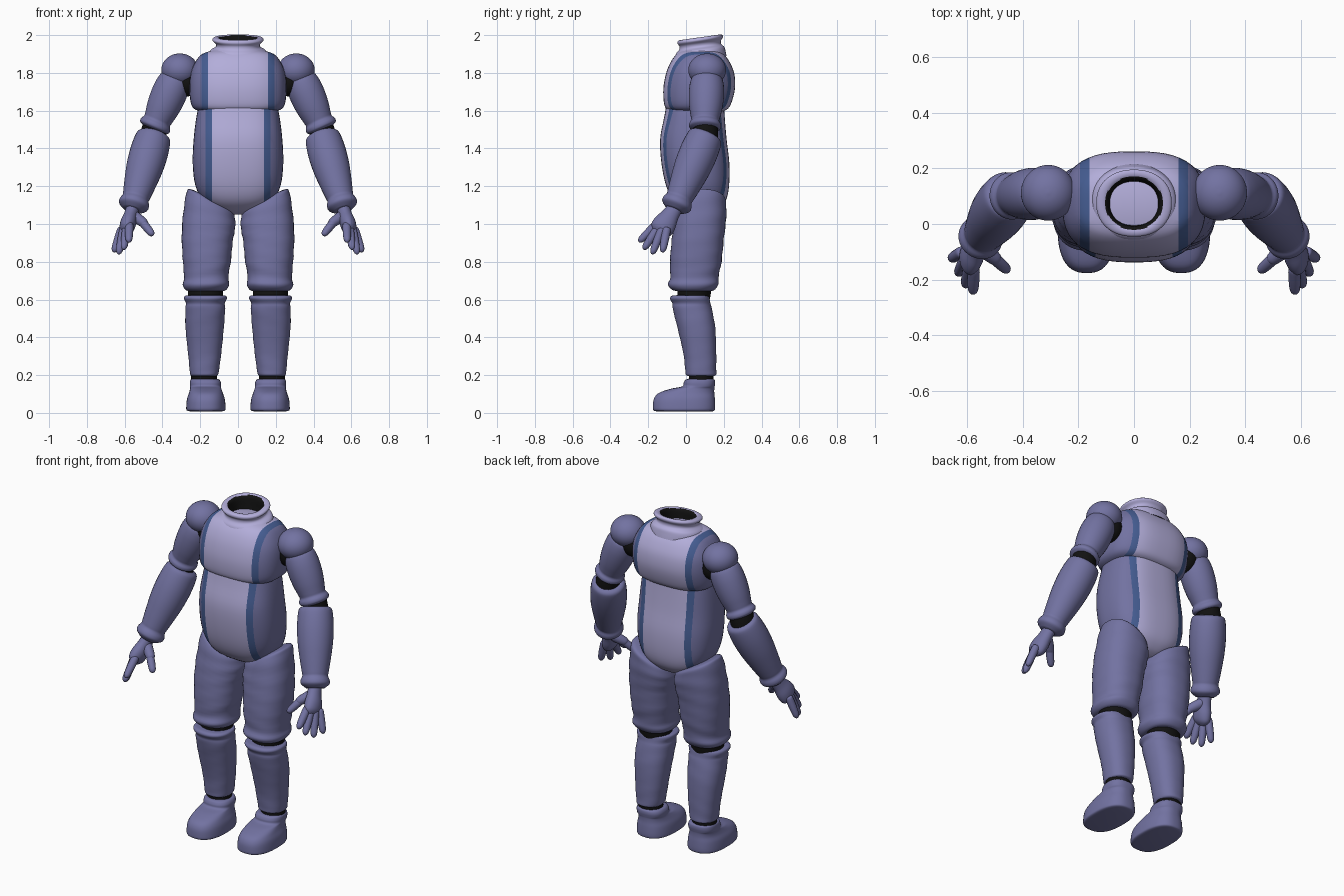
import bpy, bmesh, math
from mathutils import Vector

cube = bpy.data.objects.get("Cube")
if cube:
    bpy.data.objects.remove(cube)


def material(name, color):
    m = bpy.data.materials.new(name)
    m.use_nodes = True
    m.diffuse_color = (*color, 1)
    m.node_tree.nodes["Principled BSDF"].inputs["Base Color"].default_value = (*color, 1)
    return m


BODY = material("slate violet", (0.17, 0.17, 0.36))
PANEL = material("pale lavender", (0.45, 0.42, 0.70))
STRIPE = material("stripe blue", (0.06, 0.11, 0.29))
BLACK = material("joint black", (0.006, 0.006, 0.006))


def smooth_rows(rows, steps=4):
    """Catmull-Rom interpolation of tuples of numbers."""
    out = []
    for i in range(len(rows) - 1):
        a, b, c, d = (rows[max(0, min(len(rows) - 1, i + k))] for k in (-1, 0, 1, 2))
        for j in range(steps):
            t = j / steps
            out.append([q + t / 2 * (r - p + t * (2 * p - 5 * q + 4 * r - s + t * (3 * q - p - 3 * r + s)))
                        for p, q, r, s in zip(a, b, c, d)])
    return out + [list(rows[-1])]


def skin(name, rings, mats, cuts=(), paint=None):
    """Bridge closed rings into a capped, smooth shaded object."""
    bm = bmesh.new()
    loops = [[bm.verts.new(p) for p in ring] for ring in rings]
    n = len(loops[0])
    for a, b in zip(loops, loops[1:]):
        for i in range(n):
            j = (i + 1) % n
            bm.faces.new((a[i], a[j], b[j], b[i]))
    bm.faces.new(loops[0])
    bm.faces.new(loops[-1])
    for x in cuts:
        bmesh.ops.bisect_plane(bm, geom=bm.verts[:] + bm.edges[:] + bm.faces[:],
                               plane_co=(x, 0, 0), plane_no=(1, 0, 0))
    bmesh.ops.recalc_face_normals(bm, faces=bm.faces)
    if paint:
        for f in bm.faces:
            f.material_index = paint(f.calc_center_median())
    mesh = bpy.data.meshes.new(name)
    bm.to_mesh(mesh)
    bm.free()
    for m in mats:
        mesh.materials.append(m)
    ob = bpy.data.objects.new(name, mesh)
    bpy.context.collection.objects.link(ob)
    bpy.ops.object.select_all(action='DESELECT')
    ob.select_set(True)
    bpy.context.view_layer.objects.active = ob
    bpy.ops.object.shade_smooth_by_angle(angle=math.radians(50))
    return ob


def outline(n, power):
    for i in range(n):
        a = math.tau * (i + 0.5) / n
        c, s = math.cos(a), math.sin(a)
        yield (math.copysign(abs(c) ** (2 / power), c), math.copysign(abs(s) ** (2 / power), s))


def stack(name, rows, mats=(BODY,), side=1, power=2.3, ripple=0, **kw):
    """Rows: z, x min, x max, y min, y max, slope along x, slope along y."""
    rings = []
    for z, x0, x1, y0, y1, sx, sy in smooth_rows([tuple(r) + (0,) * (7 - len(r)) for r in rows]):
        cx, cy, rx, ry = (x0 + x1) / 2, (y0 + y1) / 2, (x1 - x0) / 2, (y1 - y0) / 2
        ring = []
        for u, v in outline(48, power):
            k = 1 + ripple * math.sin(75 * z + 2.5 * u - 1.5 * v)
            dx, dy = u * rx * k, v * ry * k
            ring.append((side * (cx + dx), cy + dy, z + sx * dx + sy * dy))
        rings.append(ring)
    return skin(name, rings, mats, **kw)


def limb(name, start, end, rows, side=1, mat=BODY, n=32):
    """Rows: fraction along the axis, radius in x, radius in y."""
    a, b = Vector(start), Vector(end)
    turn = Vector((0, 0, -1)).rotation_difference(b - a)
    rings = []
    for t, rx, ry in smooth_rows(rows):
        pts = [a.lerp(b, t) + turn @ Vector((u * rx, v * ry, 0)) for u, v in outline(n, 2)]
        rings.append([(side * p.x, p.y, p.z) for p in pts])
    return skin(name, rings, (mat,))


def round_rows(profile):
    return [(t, r, r) for t, r in profile]


def ball(name, center, radii, mat, side=1):
    x, y, z = center
    rows = []
    for i in range(13):
        a = math.pi * (i + 0.15) / 12.3
        r = math.sin(a)
        rows.append((z - radii[2] * math.cos(a), x - radii[0] * r, x + radii[0] * r,
                     y - radii[1] * r, y + radii[1] * r))
    return stack(name, rows, (mat,), side, power=2)


def striped(inner, outer):
    return dict(mats=(BODY, PANEL, STRIPE), power=2.7, cuts=(-outer, -inner, inner, outer),
                paint=lambda c: 1 if abs(c.x) < inner else 2 if abs(c.x) < outer else 0)


# Torso: belly shell with the chest shell overlapping it
belly = [(1.05, .05, .05, .13), (1.07, .10, .0, .17), (1.12, .18, -.065, .21), (1.2, .225, -.105, .228),
         (1.32, .24, -.13, .23), (1.45, .235, -.137, .215), (1.57, .22, -.115, .205), (1.66, .2, -.1, .2)]
chest = [(1.59, .17, -.06, .17), (1.605, .225, -.1, .215), (1.64, .25, -.117, .24), (1.72, .257, -.12, .26),
         (1.8, .25, -.105, .255), (1.86, .225, -.08, .23), (1.9, .19, -.05, .2), (1.92, .13, -.02, .17)]
for part, rows, style in (("belly", belly, striped(.138, .173)), ("chest", chest, striped(.16, .193))):
    stack(part, [(z, -w, w, y0, y1) for z, w, y0, y1 in rows], **style)

# Collar with folds and a dark opening
collar = [(1.87, .15, .14), (1.895, .155, .135), (1.92, .145, .128), (1.937, .118, .112), (1.955, .118, .11),
          (1.972, .135, .12), (1.985, .13, .117), (1.988, .108, .1), (1.975, .094, .085), (1.93, .088, .08),
          (1.9, .085, .077)]
stack("collar", [(z, -w, w, .075 - d, .075 + d, 0, .14) for z, w, d in collar], (PANEL, BLACK), power=2.2,
      paint=lambda c: int((c.x / .104) ** 2 + ((c.y - .075) / .096) ** 2 < 1))

for side, tag in ((1, "left_"), (-1, "right_")):
    # Leg
    stack(tag + "thigh", [
        (.645, .09, .25, -.03, .12), (.65, .065, .275, -.07, .15), (.68, .045, .293, -.095, .172),
        (.72, .052, .285, -.083, .172), (.8, .038, .292, -.085, .188), (.92, .028, .298, -.075, .2, .1),
        (1.02, .015, .29, -.06, .212, .3), (1.09, .015, .275, -.045, .214, .5),
        (1.125, .025, .265, -.03, .205, .5), (1.135, .06, .23, .0, .17, .5)], side=side, ripple=.012)
    stack(tag + "knee", [(.56, .09, .25, -.04, .11), (.62, .08, .265, -.045, .13), (.7, .08, .265, -.04, .135)],
          (BLACK,), side, power=2)
    stack(tag + "shin", [
        (.195, .125, .235, .025, .13), (.2, .108, .252, .0, .158), (.23, .1, .256, -.004, .16),
        (.32, .088, .265, -.015, .16), (.45, .075, .278, -.045, .155), (.55, .068, .278, -.07, .137),
        (.58, .07, .275, -.072, .13), (.605, .058, .287, -.085, .125), (.62, .065, .28, -.075, .118),
        (.623, .095, .25, -.045, .09)], side=side, ripple=.008)
    stack(tag + "ankle", [(.15, .11, .25, .01, .145), (.19, .11, .25, .015, .145), (.22, .11, .25, .01, .145)],
          (BLACK,), side, power=2)
    stack(tag + "shoe", [
        (.008, .085, .255, -.155, .14), (.014, .068, .272, -.173, .152), (.035, .066, .274, -.176, .155),
        (.075, .07, .27, -.17, .153), (.105, .08, .26, -.145, .15), (.128, .088, .254, -.08, .15),
        (.14, .09, .254, -.02, .152), (.16, .09, .255, -.012, .155), (.177, .1, .25, .0, .15),
        (.18, .12, .23, .03, .125)], side=side, power=2.5)

    # Arm
    ball(tag + "shoulder_joint", (.27, .11, 1.755), (.075, .075, .08), BLACK, side)
    ball(tag + "shoulder", (.308, .112, 1.815), (.098, .1, .088), BODY, side)
    limb(tag + "upper_arm", (.325, .112, 1.78), (.448, .1, 1.5), round_rows([
        (0, .05), (.04, .08), (.2, .092), (.4, .093), (.6, .087), (.77, .077), (.84, .074), (.9, .084),
        (.96, .082), (1, .06)]), side)
    limb(tag + "elbow", (.435, .105, 1.53), (.46, .1, 1.43), round_rows([(0, .066), (.5, .068), (1, .066)]),
         side, BLACK)
    limb(tag + "forearm", (.443, .108, 1.475), (.56, -.062, 1.075), round_rows([
        (0, .06), (.015, .083), (.07, .095), (.25, .101), (.45, .097), (.65, .085), (.8, .074), (.85, .071),
        (.9, .08), (.95, .078), (1, .05)]), side)

    # Hand
    limb(tag + "palm", (.555, -.055, 1.09), (.598, -.145, .95), [
        (0, .035, .04), (.3, .036, .046), (.6, .042, .06), (.85, .036, .06), (1, .015, .035)], side)
    digit = round_rows([(0, .012), (.06, .021), (.3, .022), (.6, .021), (.85, .018), (.96, .011), (1, .003)])
    for finger, start, end in (
            ("index", (.575, -.155, 1.0), (.578, -.25, .905)), ("middle", (.59, -.145, .985), (.605, -.225, .865)),
            ("ring", (.605, -.125, .98), (.632, -.18, .84)), ("little", (.615, -.1, .98), (.658, -.125, .85))):
        limb(tag + finger + "_finger", start, end, digit, side, n=16)
    limb(tag + "thumb_base", (.56, -.075, 1.05), (.485, -.135, .995), [(t, r * 1.3, r * 1.3) for t, r, _ in digit],
         side, n=16)
    limb(tag + "thumb", (.51, -.115, 1.015), (.45, -.17, .94), digit, side, n=16)
